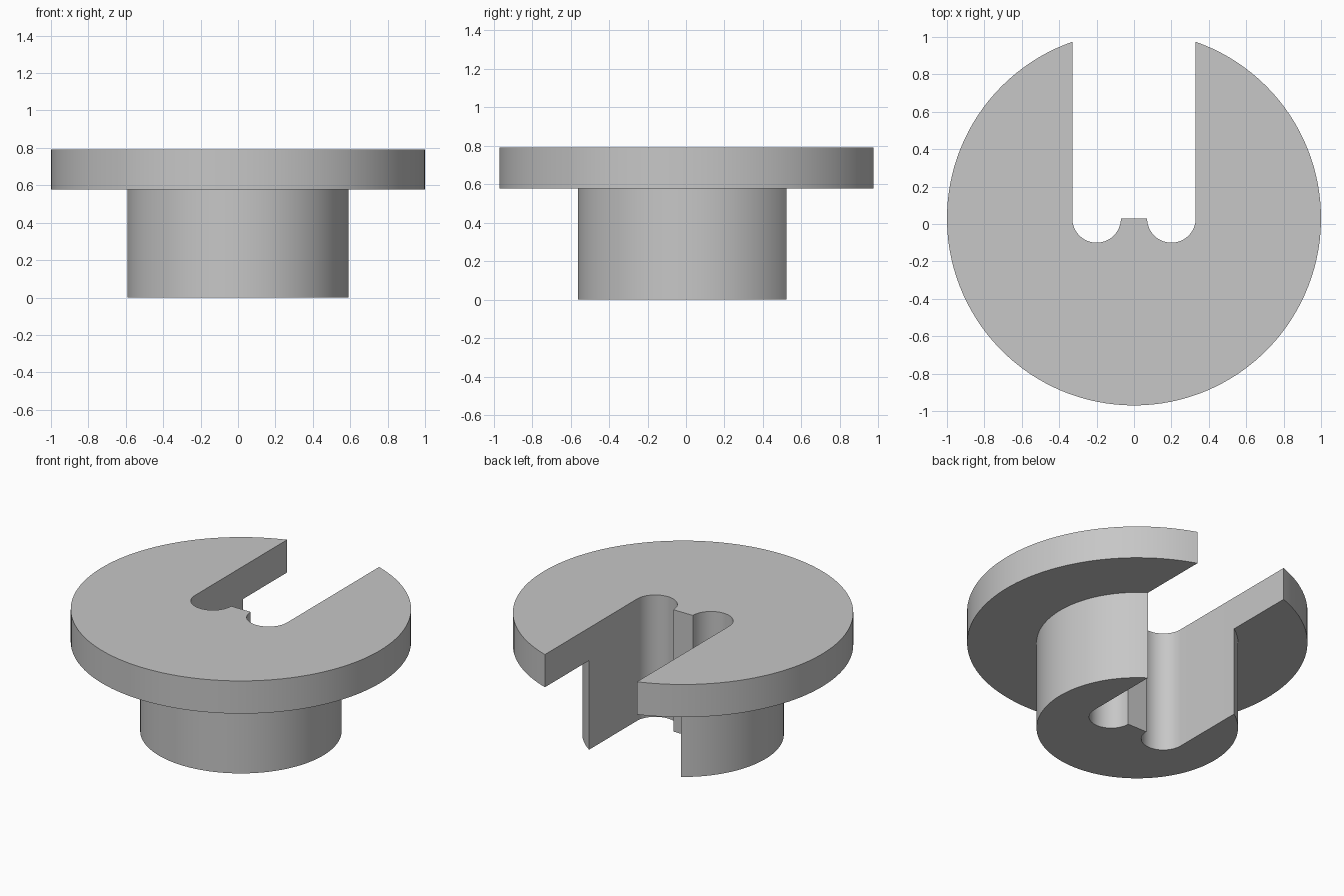
import bpy, bmesh
from math import pi, sin, cos, acos

if "Cube" in bpy.data.objects:
    bpy.data.objects.remove(bpy.data.objects["Cube"])

CY = 0.03                      # axis of the discs in y
FLANGE_R, HUB_R = 1.0, 0.592
SLOT, LOBE_X, LOBE_R = 0.33, 0.20, 0.13
Z0, Z1, Z2 = 0.0, 0.578, 0.79  # base, underside of flange, top

grey = bpy.data.materials.new("light_grey")
grey.diffuse_color = (0.57, 0.57, 0.57, 1)
grey.use_nodes = True
grey.node_tree.nodes["Principled BSDF"].inputs["Base Color"].default_value = grey.diffuse_color


def arc(cx, r, a, b, n):
    return [(cx + r * cos(a + (b - a) * i / n), CY + r * sin(a + (b - a) * i / n))
            for i in range(n + 1)]


def rim(r):
    """Clockwise arc from the right slot corner to the left one."""
    a = acos(SLOT / r)
    return arc(0, r, a, -pi - a, 112)


# slot floor: two round lobes with a flat tongue between them
floor = arc(-LOBE_X, LOBE_R, pi, 2 * pi, 28) + arc(LOBE_X, LOBE_R, pi, 2 * pi, 28)
flange_rim, hub_rim = rim(FLANGE_R), rim(HUB_R)
hub_outline = hub_rim + floor
flange_outline = flange_rim + [hub_rim[-1]] + floor + [hub_rim[0]]

bm = bmesh.new()


def face(points):
    bm.faces.new([bm.verts.new(p) for p in points])


def cap(outline, z):
    face([(x, y, z) for x, y in outline])


def walls(outline, za, zb):
    for (x, y), (u, v) in zip(outline, outline[1:] + outline[:1]):
        face([(x, y, za), (u, v, za), (u, v, zb), (x, y, zb)])


# hub
cap(hub_outline, Z0)
walls(hub_outline, Z0, Z1)
# flange, with its underside left open over the hub
walls(flange_outline, Z1, Z2)
cap(flange_outline, Z2)
for i in range(len(hub_rim) - 1):
    face([(x, y, Z1) for x, y in (flange_rim[i], flange_rim[i + 1],
                                  hub_rim[i + 1], hub_rim[i])])

bmesh.ops.remove_doubles(bm, verts=bm.verts, dist=1e-5)
bmesh.ops.recalc_face_normals(bm, faces=bm.faces)
mesh = bpy.data.meshes.new("slotted_flange")
bm.to_mesh(mesh)
bm.free()
mesh.materials.append(grey)

part = bpy.data.objects.new("slotted_flange", mesh)
bpy.context.collection.objects.link(part)
bpy.context.view_layer.objects.active = part
part.select_set(True)
bpy.ops.object.shade_smooth_by_angle(angle=pi / 6)
